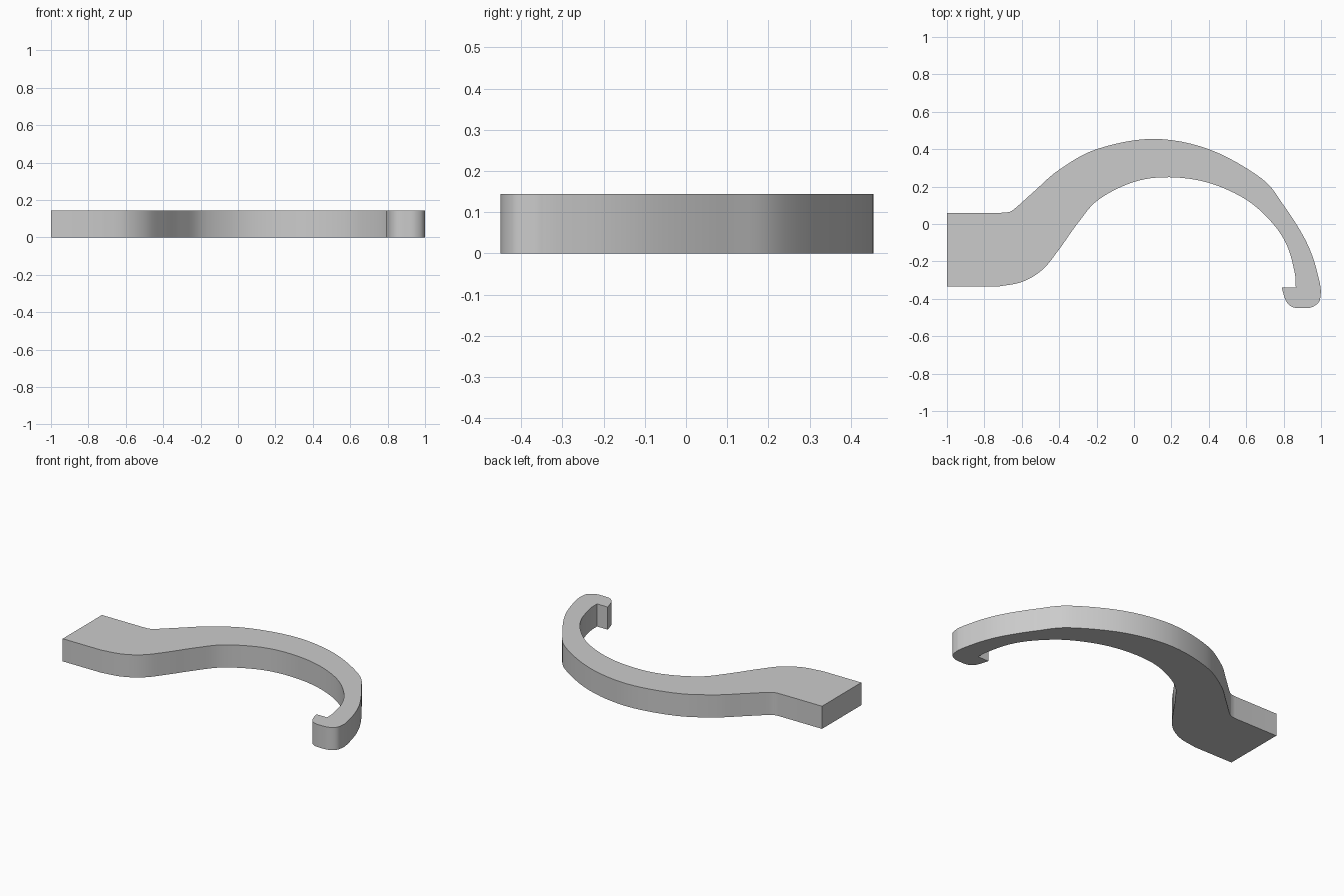
import bpy, bmesh, math
from mathutils import Vector

if "Cube" in bpy.data.objects:
    bpy.data.objects.remove(bpy.data.objects["Cube"])

HEIGHT = 0.144


def spline(points, steps=6):
    """Catmull-Rom curve through the points, without the last point."""
    p = [Vector(q) for q in points]
    p = [2 * p[0] - p[1]] + p + [2 * p[-1] - p[-2]]
    out = []
    for a, b, c, d in zip(p, p[1:], p[2:], p[3:]):
        for i in range(steps):
            t = i / steps
            out.append(0.5 * (2 * b + (c - a) * t + (2 * a - 5 * b + 4 * c - d) * t ** 2
                              + (3 * b - a - 3 * c + d) * t ** 3))
    return out


# Outer edge of the arm, from the tab to the hook
outer = [(-0.71, 0.06), (-0.675, 0.063), (-0.64, 0.08), (-0.53, 0.178), (-0.40, 0.29),
         (-0.20, 0.40), (0.10, 0.455), (0.40, 0.40), (0.68, 0.245), (0.80, 0.10),
         (0.90, -0.055), (0.955, -0.175), (0.99, -0.30), (1.0, -0.36)]
# Rounded hook end
hook = [(1.0, -0.36), (0.99, -0.415), (0.95, -0.445), (0.90, -0.45), (0.85, -0.445),
        (0.815, -0.415), (0.79, -0.345)]
# Inner edge, from the hook back to the tab
inner = [(0.865, -0.34), (0.86, -0.265), (0.82, -0.12), (0.74, 0.005), (0.60, 0.13),
         (0.40, 0.22), (0.19, 0.25), (0.0, 0.225), (-0.19, 0.13), (-0.30, 0.005),
         (-0.40, -0.135), (-0.49, -0.245), (-0.60, -0.31), (-0.73, -0.335)]

outline = [(-1, 0.06)] + spline(outer) + spline(hook) + [(0.79, -0.34)]
outline += spline(inner) + [(-0.73, -0.335), (-1, -0.335)]

# Extrude the flat profile into a plate
bm = bmesh.new()
face = bm.faces.new([bm.verts.new((p[0], p[1], 0)) for p in outline])
top = bmesh.ops.extrude_face_region(bm, geom=[face])
bmesh.ops.translate(bm, vec=(0, 0, HEIGHT),
                    verts=[v for v in top["geom"] if isinstance(v, bmesh.types.BMVert)])
bmesh.ops.recalc_face_normals(bm, faces=bm.faces)
mesh = bpy.data.meshes.new("curved_hook_arm")
bm.to_mesh(mesh)
bm.free()
arm = bpy.data.objects.new("curved_hook_arm", mesh)
bpy.context.collection.objects.link(arm)

bpy.context.view_layer.objects.active = arm
arm.select_set(True)
bpy.ops.object.shade_smooth_by_angle(angle=math.radians(30))
